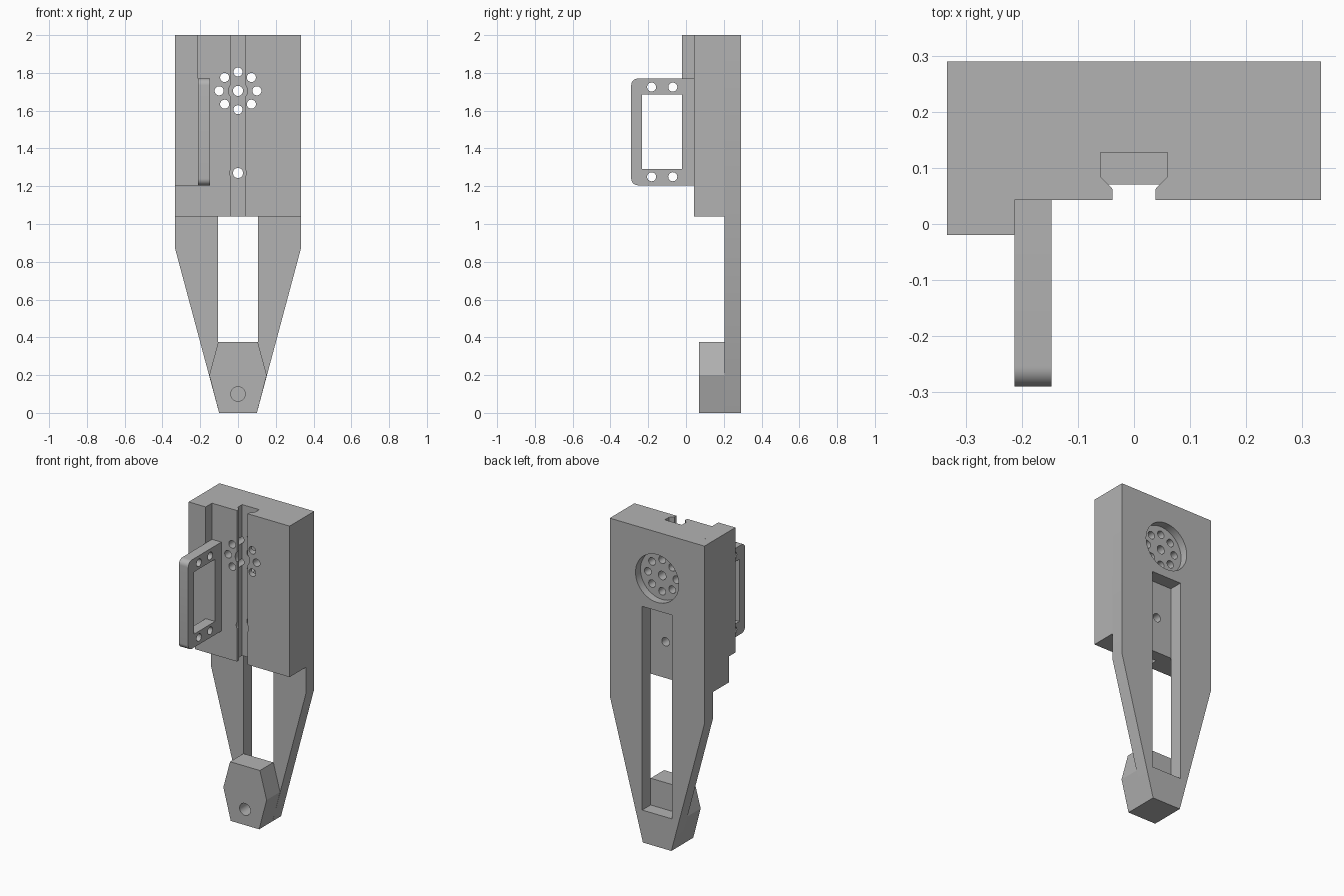
import bpy, math
from mathutils import Vector

if "Cube" in bpy.data.objects:
    bpy.data.objects.remove(bpy.data.objects["Cube"])

grey = bpy.data.materials.new("plain grey")
grey.use_nodes = True
colour = (0.45, 0.45, 0.45, 1)
grey.diffuse_color = colour
grey.node_tree.nodes["Principled BSDF"].inputs["Base Color"].default_value = colour


def prism(name, outline, axis, start, end):
    """Extrude a 2D outline along an axis: x takes (y, z), y takes (x, z), z takes (x, y)."""
    place = {"x": lambda a, b, d: (d, a, b),
             "y": lambda a, b, d: (a, d, b),
             "z": lambda a, b, d: (a, b, d)}[axis]
    n = len(outline)
    verts = [place(a, b, d) for d in (start, end) for a, b in outline]
    faces = [list(range(n)), list(range(n, 2 * n))]
    faces += [[i, (i + 1) % n, (i + 1) % n + n, i + n] for i in range(n)]
    mesh = bpy.data.meshes.new(name)
    mesh.from_pydata(verts, [], faces)
    mesh.materials.append(grey)
    obj = bpy.data.objects.new(name, mesh)
    bpy.context.collection.objects.link(obj)
    bpy.context.view_layer.objects.active = obj
    bpy.ops.object.select_all(action="DESELECT")
    obj.select_set(True)
    bpy.ops.object.mode_set(mode="EDIT")
    bpy.ops.mesh.select_all(action="SELECT")
    bpy.ops.mesh.normals_make_consistent(inside=False)
    bpy.ops.object.mode_set(mode="OBJECT")
    return obj


def rect(a0, a1, b0, b1):
    return [(a0, b0), (a1, b0), (a1, b1), (a0, b1)]


def mirrored(half):
    return half + [(-a, b) for a, b in reversed(half)]


def circle(a, b, r, n=32):
    return [(a + r * math.cos(math.tau * i / n), b + r * math.sin(math.tau * i / n))
            for i in range(n)]


def cut(target, *shape):
    """Subtract a prism and discard the cutter."""
    cutter = prism("cutter", *shape)
    cutter.hide_render = True
    mod = target.modifiers.new("cut", "BOOLEAN")
    mod.operation, mod.solver, mod.object = "DIFFERENCE", "EXACT", cutter
    bpy.context.view_layer.objects.active = target
    bpy.ops.object.modifier_apply(modifier=mod.name)
    bpy.data.objects.remove(cutter)


def smooth(obj):
    bpy.ops.object.select_all(action="DESELECT")
    obj.select_set(True)
    bpy.context.view_layer.objects.active = obj
    bpy.ops.object.shade_smooth_by_angle(angle=math.radians(25))


FRONT, MID, BACK = 0.043, 0.205, 0.29
HUB, BOLT = 1.705, 1.27

# Tapered back plate with long slot and round recess
plate = prism("back_plate", mirrored([(0.1, 0), (0.333, 0.87), (0.333, 2)]), "y", MID, BACK)
cut(plate, rect(-0.105, 0.105, 0.205, 1.5), "y", 0.1, 0.4)
cut(plate, circle(0, HUB, 0.152, 48), "y", 0.24, 0.4)

# Front block with undercut channel
block = prism("front_block", rect(-0.333, 0.333, 1.04, 2), "y", FRONT, MID)
channel = mirrored([(0.038, 0), (0.038, 0.062), (0.06, 0.085), (0.06, 0.127)])
cut(block, channel, "z", 0.9, 2.1)

# Bolt access holes through the channel lips
for z, r in ((HUB, 0.05), (BOLT, 0.043)):
    cut(block, circle(0, z, r), "y", 0, 0.1265)

# Ring of holes, hub hole and lower bolt hole
holes = [(0, HUB, 0.027), (0, BOLT, 0.027)]
for i in range(8):
    a = math.tau * i / 8
    holes.append((0.1 * math.cos(a), HUB + 0.1 * math.sin(a), 0.024))
for x, z, r in holes:
    for part in (plate, block):
        if part is block or z > 1.5:
            cut(part, circle(x, z, r, 24), "y", -0.1, 0.4)

# Raised side rail
prism("side_rail", rect(-0.333, -0.213, 1.205, 2), "y", -0.02, FRONT)

# Handle bracket with rounded outer corners, window and screw holes
low, high, rim, r = 1.205, 1.77, -0.29, 0.035
corner = [(rim + r - r * math.sin(t), low + r - r * math.cos(t))
          for t in [math.pi / 2 * i / 8 for i in range(9)]]
outline = [(FRONT, low)] + corner
outline += [(y, low + high - z) for y, z in reversed(outline)]
handle = prism("handle_bracket", outline, "x", -0.213, -0.147)
cut(handle, rect(-0.232, -0.02, 1.29, 1.685), "x", -0.3, 0)
for y in (-0.182, -0.07):
    for z in (1.25, 1.725):
        cut(handle, circle(y, z, 0.024, 24), "x", -0.3, 0)

# Six-sided foot with blind hole
foot = prism("foot_block", mirrored([(0.1, 0), (0.152, 0.2), (0.105, 0.375)]), "y", 0.07, MID)
cut(foot, circle(0, 0.1, 0.038), "y", 0, 0.17)

for part in (plate, block, handle, foot):
    smooth(part)
